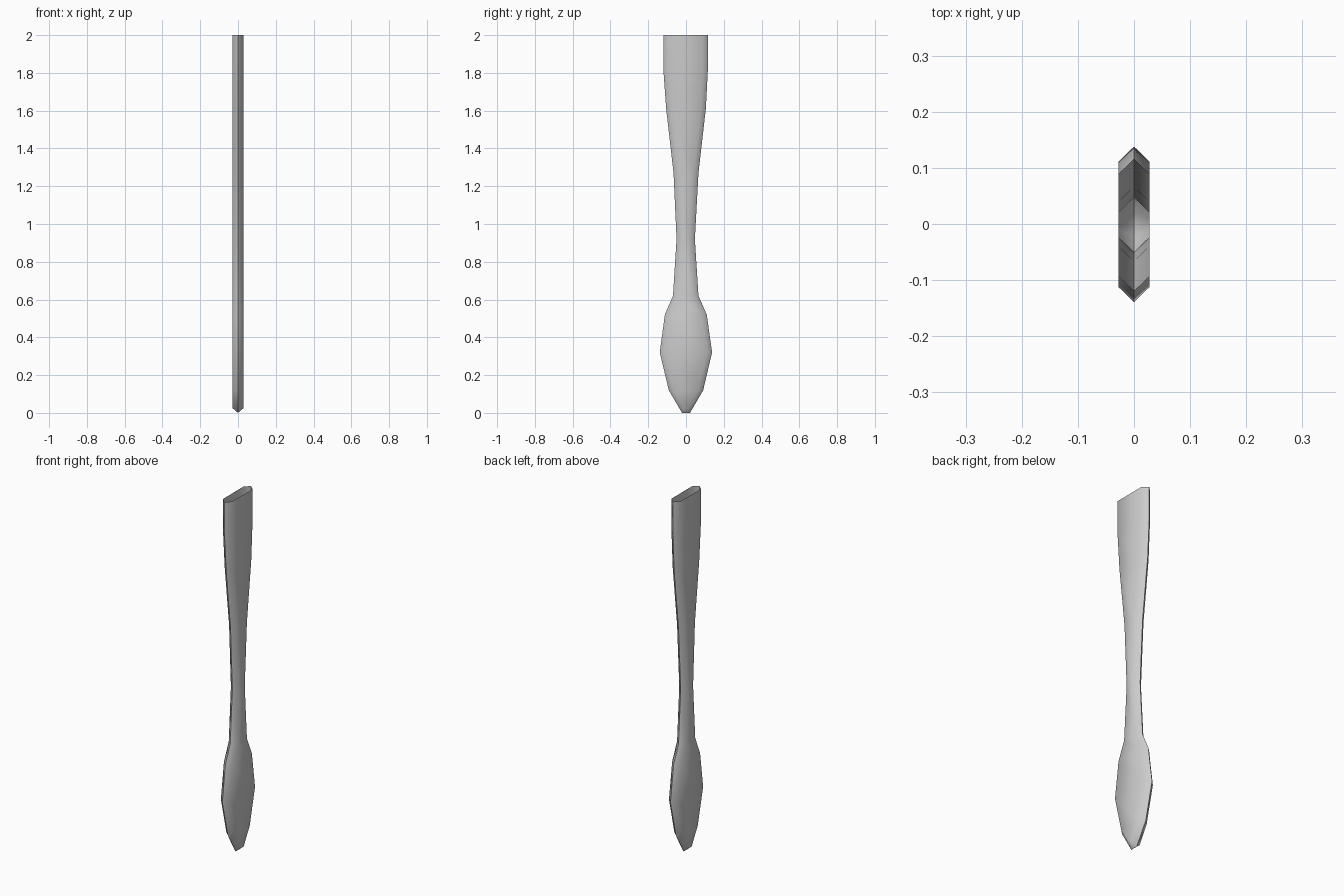
import bpy, bmesh, math

if "Cube" in bpy.data.objects:
    bpy.data.objects.remove(bpy.data.objects["Cube"])

HALF = 0.028   # half thickness
BEVEL = 0.027  # edge chamfer inset

# Outline stations from the open top to the tip: z, left edge y, right edge y
stations = [(2.0, -0.12, 0.116), (1.82, -0.12, 0.116), (1.61, -0.105, 0.105),
            (1.27, -0.066, 0.066), (0.92, -0.05, 0.047), (0.62, -0.069, 0.066),
            (0.52, -0.112, 0.11), (0.32, -0.139, 0.138), (0.12, -0.091, 0.091)]

bm = bmesh.new()


def ring(z, left, right, inset=BEVEL, lift=0.0):
    """Six-sided flattened section with pointed long edges."""
    pts = [(0, left, z), (HALF, left + inset, z + lift), (HALF, right - inset, z + lift),
           (0, right, z), (-HALF, right - inset, z + lift), (-HALF, left + inset, z + lift)]
    return [bm.verts.new(p) for p in pts]


# Handle and blade walls
rings = [ring(*s) for s in stations]
rings.append(ring(0.003, -0.021, 0.021, 0.01, 0.024))
for a, b in zip(rings, rings[1:]):
    for i in range(6):
        j = (i + 1) % 6
        bm.faces.new((a[i], b[i], b[j], a[j]))

# Wedge-shaped tip
t = rings[-1]
bm.faces.new((t[0], t[3], t[2], t[1]))
bm.faces.new((t[0], t[5], t[4], t[3]))
bmesh.ops.recalc_face_normals(bm, faces=bm.faces)
base = min(v.co.z for v in bm.verts)
for v in t:
    v.co.z -= base

mesh = bpy.data.meshes.new("paddle_blade")
bm.to_mesh(mesh)
bm.free()
obj = bpy.data.objects.new("paddle_blade", mesh)
bpy.context.collection.objects.link(obj)
bpy.context.view_layer.objects.active = obj
obj.select_set(True)
bpy.ops.object.shade_smooth_by_angle(angle=math.radians(60))
